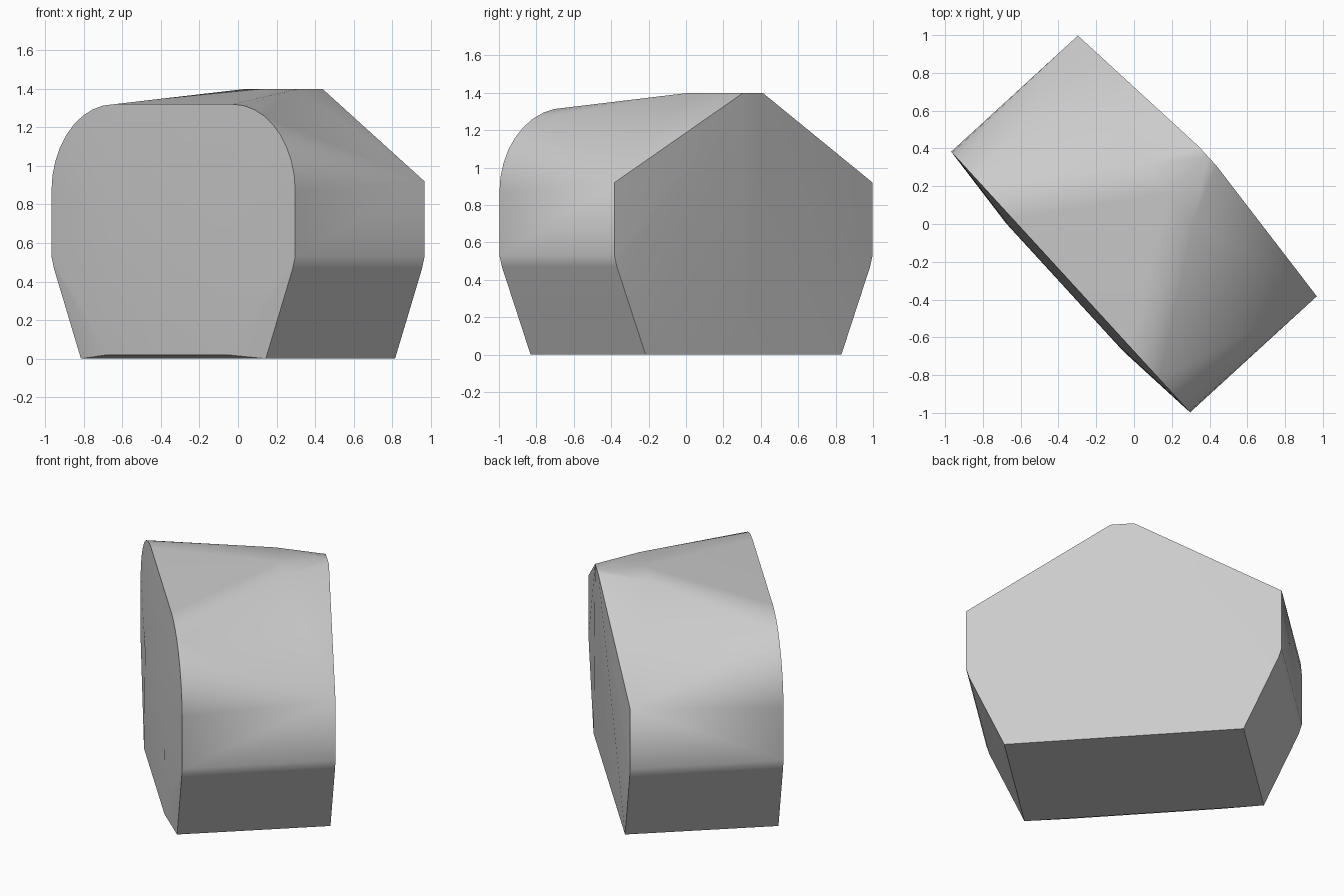
import bpy, bmesh, math

cube = bpy.data.objects.get("Cube")
if cube:
    bpy.data.objects.remove(cube)

FRONT, BACK = -0.455, 0.455
bm = bmesh.new()


def vert(x, y, z):
    return bm.verts.new((x, y, z))


def face(*verts):
    bm.faces.new(verts)


def fan(tip, row):
    for a, b in zip(row, row[1:]):
        face(tip, a, b)


# Half outline shared by both ends: tapered foot and upright wall
wall = [(0.71, 0), (0.918, 0.47), (0.936, 0.53)]
front = [vert(x, FRONT, z) for x, z in wall]
back = [vert(x, BACK, z) for x, z in wall]

# Rounded front shoulder, pointed back shoulder
steps = 9
for i in range(steps + 1):
    a = math.radians(90 * i / steps)
    front.append(vert(0.456 + 0.48 * math.cos(a), FRONT, 0.87 + 0.45 * math.sin(a)))
shoulder = vert(0.936, BACK, 0.92)
back.append(shoulder)
front_top = vert(0, FRONT, 1.32)

# Flat patch of the roof, reaching out over the back
patch, peak = vert(0.2, 0.245, 1.4), vert(0.07, 0.53, 1.4)
patch_mid, peak_mid = vert(0, 0.245, 1.4), vert(0, 0.53, 1.4)

# Side wall
for i in range(3):
    face(front[i], front[i + 1], back[i + 1], back[i])

# Shoulder blends and roof
split = 3 + steps * 2 // 3
fan(shoulder, front[3:split + 1])
fan(patch, front[split:])
face(shoulder, front[split], patch)
face(shoulder, patch, peak)
face(front[-1], front_top, patch_mid, patch)
face(patch, patch_mid, peak_mid, peak)

# Front face, gently swollen around a low central panel
low, high = vert(0.46, FRONT - 0.042, 0.02), vert(0.43, FRONT - 0.04, 0.66)
low_mid, high_mid = vert(0, FRONT - 0.042, 0.02), vert(0, FRONT - 0.04, 0.66)
front_base, back_base = vert(0, FRONT, 0), vert(0, BACK, 0)
face(low, low_mid, high_mid, high)
face(front_base, front[0], low, low_mid)
fan(low, front[:3])
face(low, front[2], high)
fan(high, front[2:])
face(high, front[-1], front_top, high_mid)

# Back face and underside
fan(peak, back)
face(peak, back[0], back_base, peak_mid)
face(front_base, front[0], back[0], back_base)

# Mirror the half across its middle
bmesh.ops.mirror(bm, geom=bm.verts[:] + bm.edges[:] + bm.faces[:],
                 axis='X', merge_dist=0.0001)
bmesh.ops.remove_doubles(bm, verts=bm.verts[:], dist=0.0001)
bmesh.ops.recalc_face_normals(bm, faces=bm.faces[:])

mesh = bpy.data.meshes.new("rounded_block")
bm.to_mesh(mesh)
bm.free()
block = bpy.data.objects.new("rounded_block", mesh)
bpy.context.collection.objects.link(block)
block.rotation_euler.z = math.radians(-47.5)

# Plain grey
grey = bpy.data.materials.new("light_grey")
grey.use_nodes = True
color = (0.6, 0.6, 0.6, 1)
grey.diffuse_color = color
grey.node_tree.nodes["Principled BSDF"].inputs["Base Color"].default_value = color
mesh.materials.append(grey)

# Smooth blends with crisp rims
bpy.ops.object.select_all(action='DESELECT')
block.select_set(True)
bpy.context.view_layer.objects.active = block
bpy.ops.object.shade_smooth_by_angle(angle=math.radians(40))
weighted = block.modifiers.new("weighted_normals", 'WEIGHTED_NORMAL')
weighted.keep_sharp = True
